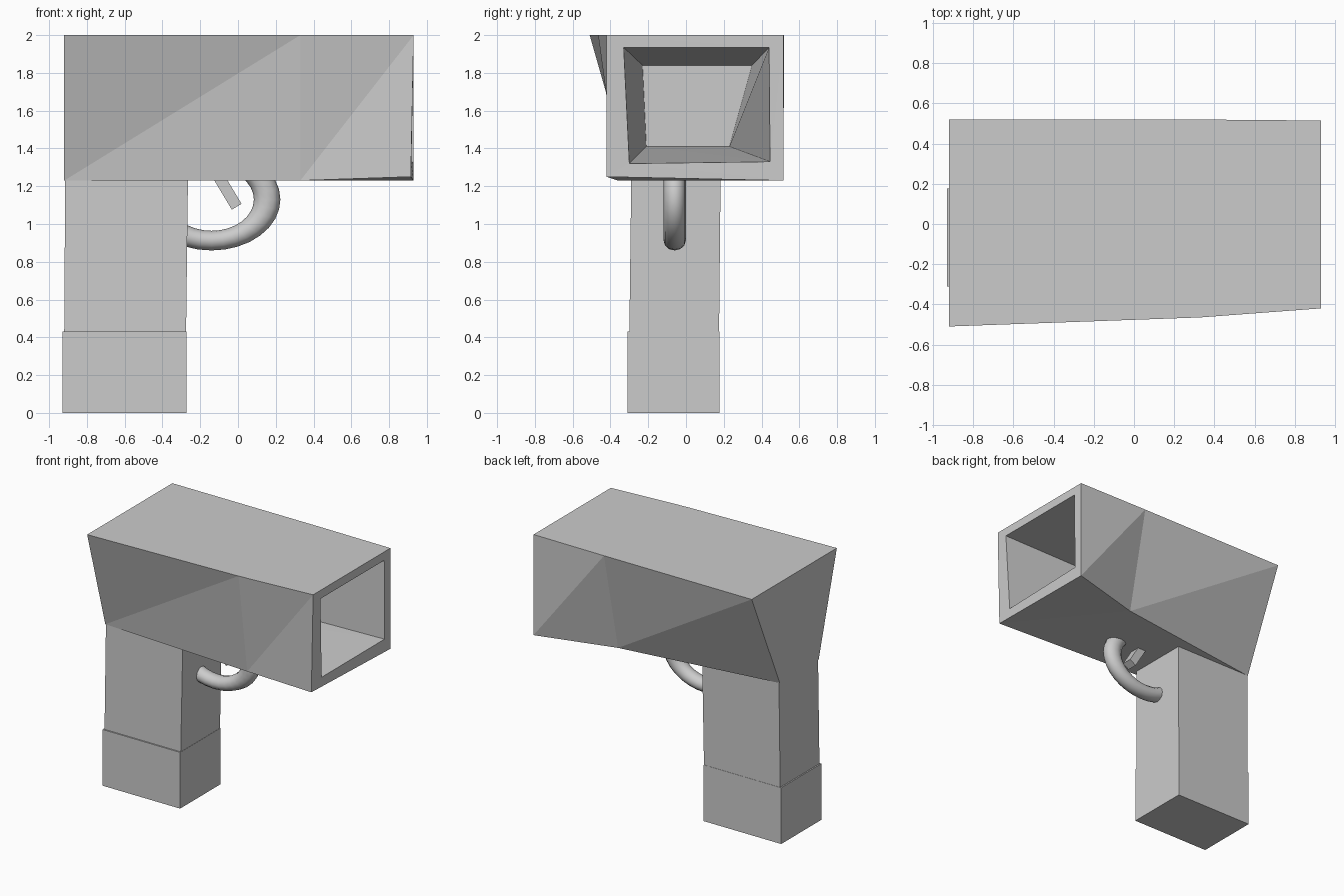
import bpy
import bmesh
from math import radians
from mathutils import Matrix

if "Cube" in bpy.data.objects:
    bpy.data.objects.remove(bpy.data.objects["Cube"], do_unlink=True)


def finish(name, bm):
    bmesh.ops.recalc_face_normals(bm, faces=bm.faces[:])
    mesh = bpy.data.meshes.new(name)
    bm.to_mesh(mesh)
    bm.free()
    obj = bpy.data.objects.new(name, mesh)
    bpy.context.collection.objects.link(obj)
    return obj


def loft(name, sections):
    """Join four-cornered sections with split side faces and cap both ends."""
    bm = bmesh.new()
    rings = [[bm.verts.new(p) for p in s] for s in sections]
    for a, b in zip(rings, rings[1:]):
        for i in range(4):
            j = (i + 1) % 4
            bm.faces.new((a[i], a[j], b[j]))
            bm.faces.new((a[i], b[j], b[i]))
    bm.faces.new(rings[0])
    bm.faces.new(rings[-1])
    return finish(name, bm)


def rect(x0, x1, y0, y1, z):
    return [(x0, y0, z), (x1, y0, z), (x1, y1, z), (x0, y1, z)]


# Barrel housing: rear, middle and muzzle outlines, then the hollow bore
rear = [(-.92, -.51, 2), (-.92, .52, 2), (-.92, .18, 1.23), (-.92, -.29, 1.23)]
middle = [(.33, -.465, 2), (.33, .52, 2), (.33, .35, 1.23), (.33, -.36, 1.23)]
muzzle = [(.93, -.42, 2), (.93, .515, 2), (.93, .515, 1.23), (.915, -.42, 1.25)]
bore_rim = [(.929, -.33, 1.935), (.93, .44, 1.935), (.929, .445, 1.33), (.918, -.30, 1.32)]
bore_end = [(-.78, -.23, 1.84), (-.78, .35, 1.84), (-.78, .23, 1.41), (-.78, -.21, 1.41)]
loft("barrel_housing", [rear, middle, muzzle, bore_rim, bore_end])

# Grip and its slightly wider foot
loft("grip", [rect(-.92, -.275, -.30, .175, .42), rect(-.915, -.265, -.29, .183, 1.235)])
loft("grip_base", [rect(-.93, -.273, -.31, .177, 0), rect(-.93, -.273, -.31, .177, .43)])

# Trigger guard: stretched ring, trimmed inside the housing
bpy.ops.mesh.primitive_torus_add(major_segments=32, minor_segments=12,
                                 major_radius=.218, minor_radius=.052)
guard = bpy.context.object
guard.name = "trigger_guard"
guard.data.transform(Matrix.Translation((-.14, -.06, 1.13))
                     @ Matrix.Diagonal((1.35, 1.13, 1, 1))
                     @ Matrix.Rotation(radians(90), 4, 'X'))
bm = bmesh.new()
bm.from_mesh(guard.data)
bmesh.ops.bisect_plane(bm, geom=bm.verts[:] + bm.edges[:] + bm.faces[:],
                       plane_co=(0, 0, 1.29), plane_no=(0, 0, 1), clear_outer=True)
bmesh.ops.holes_fill(bm, edges=[e for e in bm.edges if e.is_boundary])
bm.to_mesh(guard.data)
bm.free()
bpy.ops.object.shade_smooth_by_angle(angle=radians(40))

# Trigger: slim tilted bar
bm = bmesh.new()
bmesh.ops.create_cube(bm, size=1, matrix=Matrix.Translation((-.084, -.06, 1.22))
                      @ Matrix.Rotation(radians(-31), 4, 'Y')
                      @ Matrix.Diagonal((.06, .08, .3, 1)))
finish("trigger", bm)
